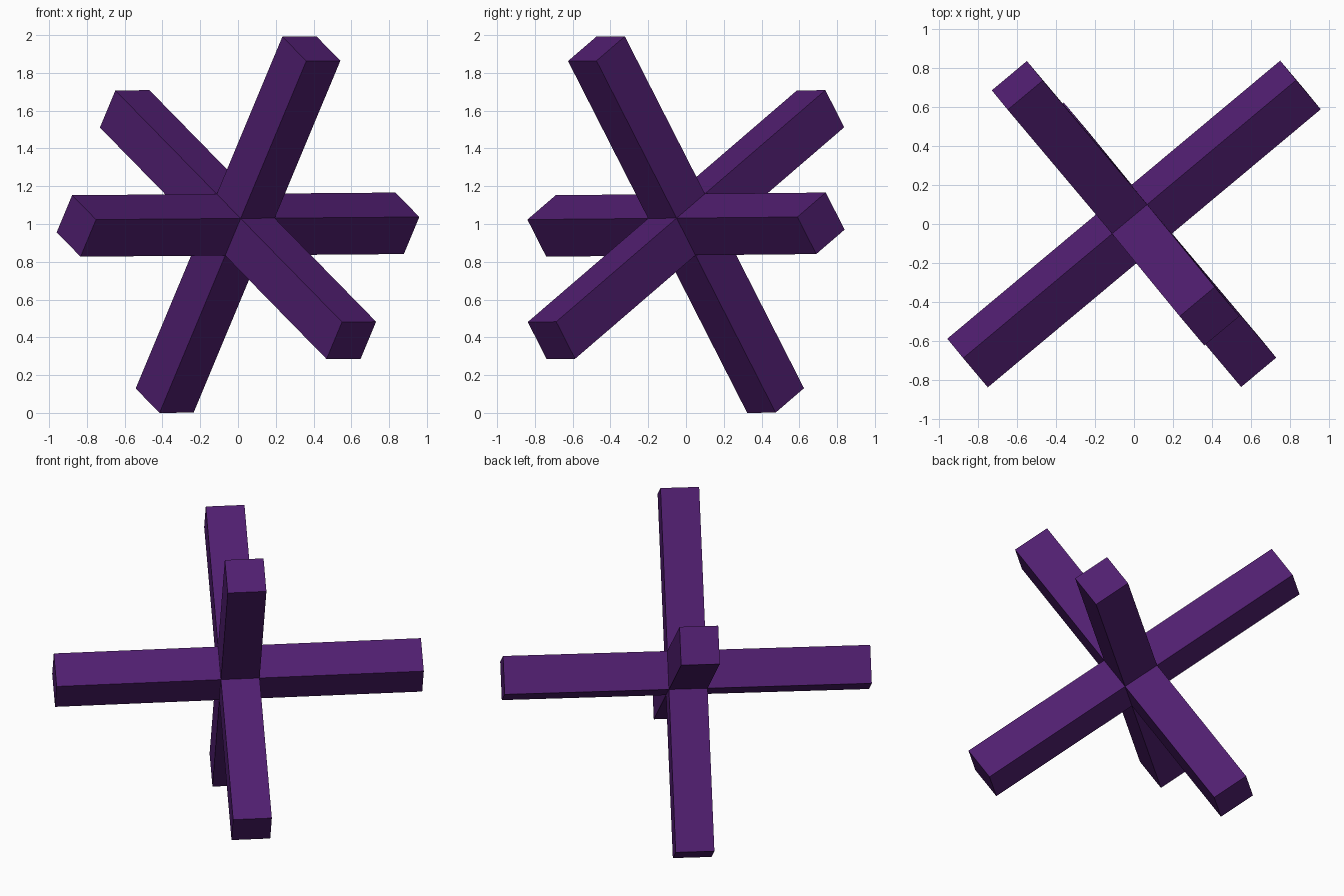
import bpy, bmesh
from mathutils import Matrix, Vector

if "Cube" in bpy.data.objects:
    bpy.data.objects.remove(bpy.data.objects["Cube"])

HALF_LENGTH = 1.115   # centre to the end of each arm
WIDTH = 0.235         # square section of the arms

# Three perpendicular axes of the tilted cross
lower = Vector((0.60, -0.7125, -0.613)).normalized()
level = Vector((0.855, 0.715, 0.0075))
level = (level - lower * level.dot(lower)).normalized()
steep = lower.cross(level)
if steep.z < 0:
    level, steep = -level, -steep
    steep = level.cross(lower) if level.cross(lower).z > 0 else steep

# Central cube with an arm pulled out of every face
bm = bmesh.new()
bmesh.ops.create_cube(bm, size=WIDTH)
for face in list(bm.faces):
    direction = face.normal.copy()
    arm = bmesh.ops.extrude_discrete_faces(bm, faces=[face])["faces"][0]
    bmesh.ops.translate(bm, verts=arm.verts,
                        vec=direction * (HALF_LENGTH - WIDTH / 2))

# Tilt the cross and rest it on the floor
tilt = Matrix((level, lower, steep)).transposed().to_4x4()
if tilt.determinant() < 0:
    tilt = Matrix((-level, lower, steep)).transposed().to_4x4()
bmesh.ops.transform(bm, matrix=tilt, verts=bm.verts)
lowest = min(v.co.z for v in bm.verts)
bmesh.ops.translate(bm, verts=bm.verts, vec=(0, 0, -lowest))
bmesh.ops.recalc_face_normals(bm, faces=bm.faces)

mesh = bpy.data.meshes.new("six_armed_cross")
bm.to_mesh(mesh)
bm.free()
cross = bpy.data.objects.new("six_armed_cross", mesh)
bpy.context.collection.objects.link(cross)

# Dark purple colour
purple = bpy.data.materials.new("dark_purple")
purple.diffuse_color = (0.08, 0.013, 0.16, 1)
purple.use_nodes = True
purple.node_tree.nodes["Principled BSDF"].inputs["Base Color"].default_value = purple.diffuse_color
mesh.materials.append(purple)
